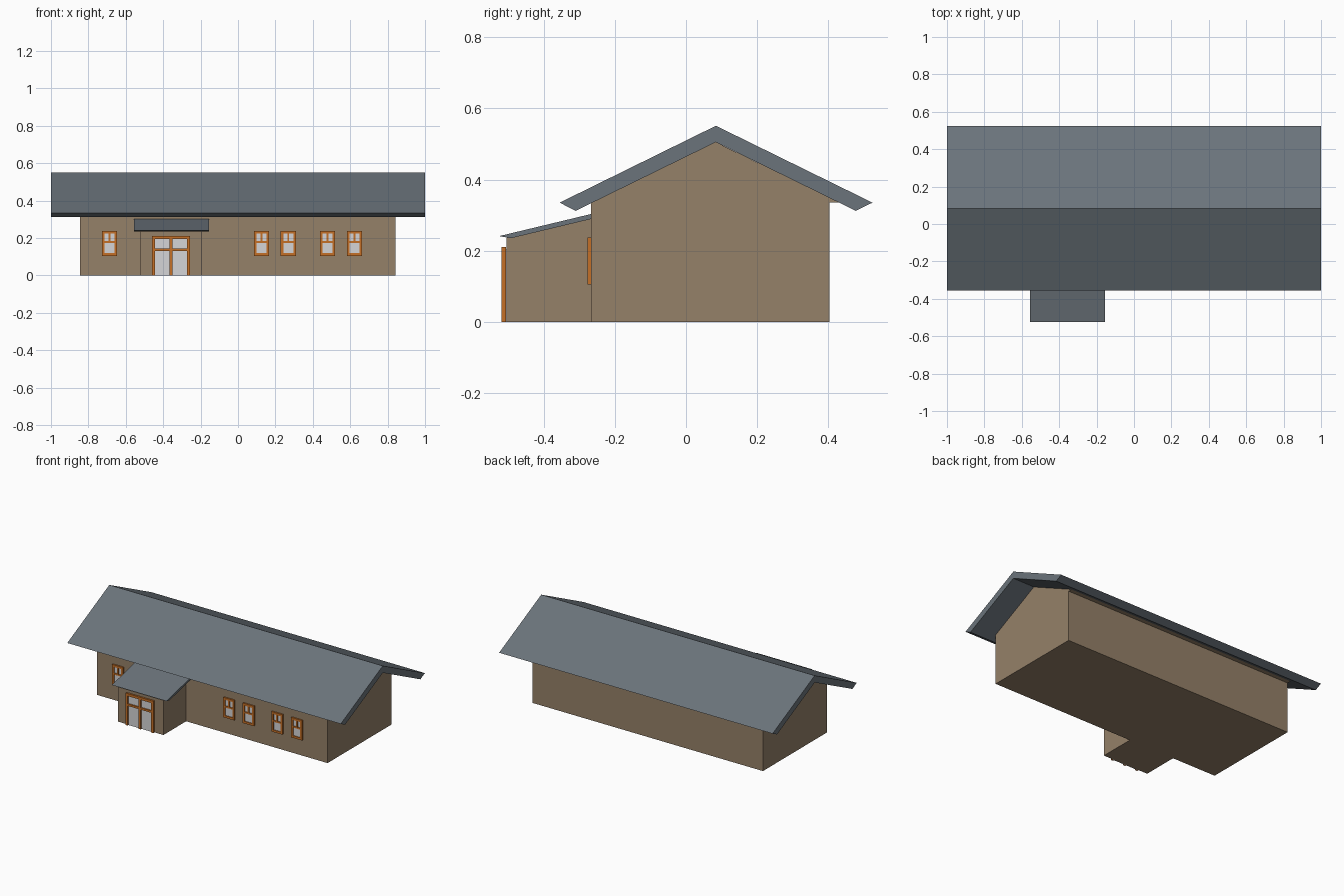
import bpy, bmesh

if "Cube" in bpy.data.objects:
    bpy.data.objects.remove(bpy.data.objects["Cube"])


def material(name, rgb):
    m = bpy.data.materials.new(name)
    m.diffuse_color = (*rgb, 1)
    m.use_nodes = True
    m.node_tree.nodes["Principled BSDF"].inputs["Base Color"].default_value = m.diffuse_color
    return m


WALL = material("tan wall", (0.30, 0.218, 0.14))
ROOF = material("slate roof", (0.147, 0.173, 0.198))
WOOD = material("orange wood", (0.56, 0.162, 0.02))
GLASS = material("pale glass", (0.66, 0.66, 0.68))


def finish(bm, name, mat):
    bmesh.ops.recalc_face_normals(bm, faces=bm.faces)
    me = bpy.data.meshes.new(name)
    bm.to_mesh(me)
    bm.free()
    me.materials.append(mat)
    ob = bpy.data.objects.new(name, me)
    bpy.context.collection.objects.link(ob)
    return ob


def prism(name, profile, x0, x1, mat):
    """Extrude a (y, z) profile along x."""
    bm = bmesh.new()
    face = bm.faces.new([bm.verts.new((x0, y, z)) for y, z in profile])
    new = bmesh.ops.extrude_face_region(bm, geom=[face])["geom"]
    verts = [v for v in new if isinstance(v, bmesh.types.BMVert)]
    bmesh.ops.translate(bm, vec=(x1 - x0, 0, 0), verts=verts)
    return finish(bm, name, mat)


def boxes(name, items, y0, y1, mat):
    """Several (x0, x1, z0, z1) bars sharing one depth range."""
    bm = bmesh.new()
    for x0, x1, z0, z1 in items:
        vs = bmesh.ops.create_cube(bm, size=1)["verts"]
        bmesh.ops.scale(bm, vec=(x1 - x0, y1 - y0, z1 - z0), verts=vs)
        bmesh.ops.translate(bm, vec=((x0 + x1) / 2, (y0 + y1) / 2, (z0 + z1) / 2), verts=vs)
    return finish(bm, name, mat)


# Main hall: walls, gable and roof
FRONT, BACK = -0.267, 0.403
X0, X1 = -0.845, 0.842
prism("main_walls", [(FRONT, 0), (BACK, 0), (BACK, 0.335), (FRONT, 0.335)], X0, X1, WALL)
prism("gable", [(FRONT, 0.335), (0.431, 0.335), (0.083, 0.505)], X0, X1, WALL)
prism("main_roof", [(-0.355, 0.335), (0.084, 0.551), (0.524, 0.335),
                    (0.477, 0.312), (0.084, 0.505), (-0.310, 0.312)], -1, 1, ROOF)

# Entrance porch with lean-to roof
PORCH = -0.505
prism("porch_walls", [(PORCH, 0), (FRONT, 0), (FRONT, 0.290), (PORCH, 0.236)], -0.525, -0.192, WALL)
prism("porch_roof", [(-0.525, 0.241), (FRONT, 0.303), (FRONT, 0.289), (-0.492, 0.235)],
      -0.555, -0.155, ROOF)

# Double door
t = 0.016
dx0, dx1, dtop = -0.460, -0.256, 0.211
mid = (dx0 + dx1) / 2
boxes("door_glass", [(dx0 + t / 2, dx1 - t / 2, 0, dtop - t / 2)], PORCH - 0.004, PORCH, GLASS)
boxes("door_frame", [(dx0, dx0 + t, 0, dtop), (dx1 - t, dx1, 0, dtop),
                     (mid - t / 2, mid + t / 2, 0, dtop - t),
                     (dx0 + t, dx1 - t, dtop - t, dtop),
                     (dx0 + t, dx1 - t, 0.130, 0.143)], PORCH - 0.013, PORCH - 0.001, WOOD)

# Front windows: frame, crossbar and short upper mullion
w, f, zb, zt = 0.081, 0.014, 0.105, 0.237
for i, cx in enumerate((-0.687, 0.126, 0.269, 0.478, 0.622)):
    a, b = cx - w / 2, cx + w / 2
    boxes(f"window_glass_{i}", [(a + f / 2, b - f / 2, zb + f / 2, zt - f / 2)],
          FRONT - 0.004, FRONT, GLASS)
    boxes(f"window_frame_{i}", [(a, a + f, zb, zt), (b - f, b, zb, zt),
                                (a + f, b - f, zb, zb + f), (a + f, b - f, zt - f, zt),
                                (a + f, b - f, 0.173, 0.183),
                                (cx - 0.005, cx + 0.005, 0.183, zt - f)],
          FRONT - 0.010, FRONT, WOOD)
